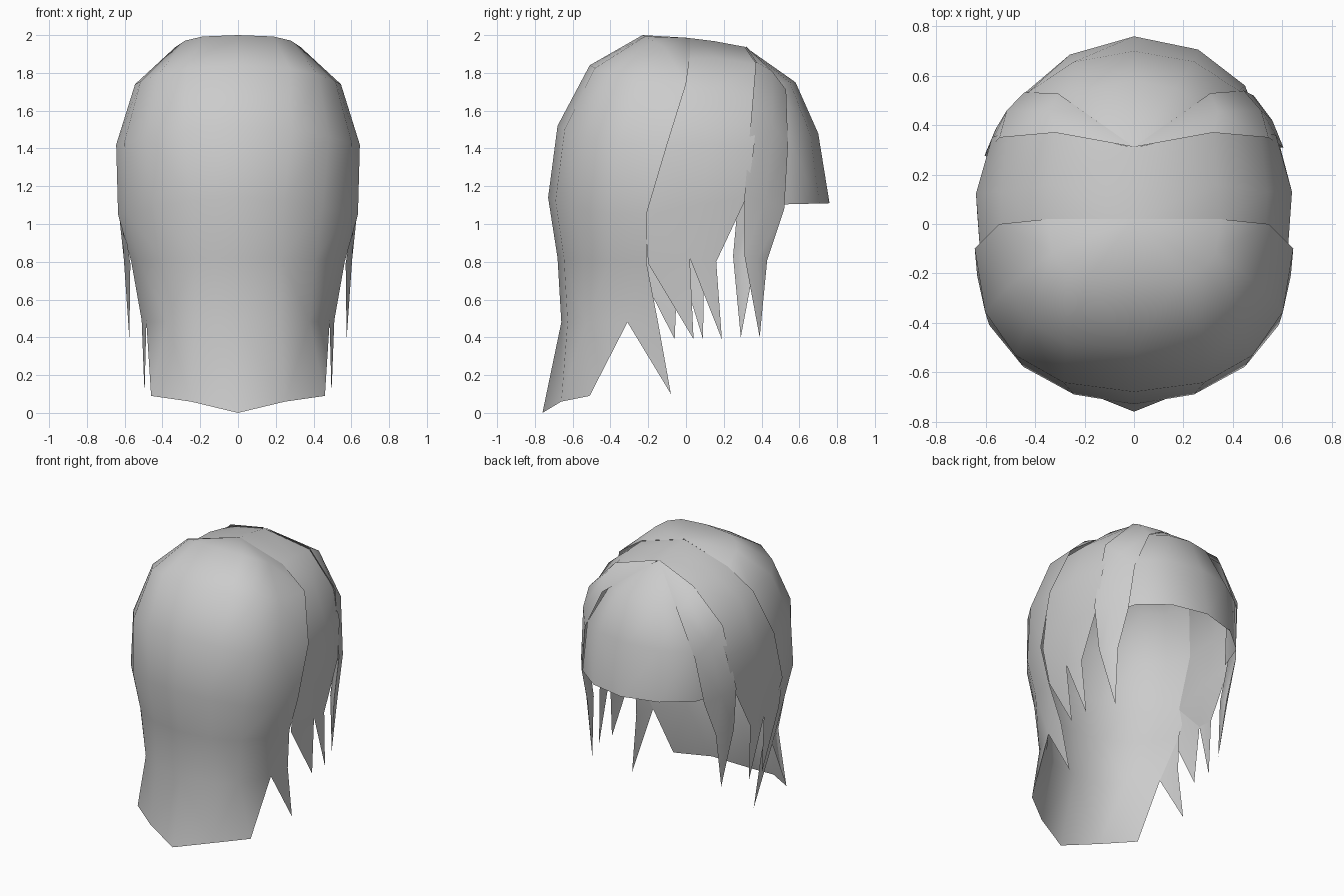
import bpy, bmesh
from math import sin, cos, radians
from mathutils import Vector

if "Cube" in bpy.data.objects:
    bpy.data.objects.remove(bpy.data.objects["Cube"])


def arc_row(y_mid, z_mid, edge, steps, power=1.0, z_power=1.0):
    """Quarter superellipse from the centre line to an edge point (+x half)."""
    ex, ey, ez = edge
    row = []
    for i in range(steps + 1):
        a = radians(90 * i / steps)
        s, c = sin(a), max(0, cos(a))
        row.append((ex * s ** power, ey + (y_mid - ey) * c ** power,
                    ez + (z_mid - ez) * c ** z_power))
    return row


def mirror(p, lean):
    """Mirrored point; lower hair on the -x side hangs a little further back."""
    shift = 0.1 * min(1, max(0, (1.5 - p[2]) / 1.1)) * min(1, p[0] / .45) if lean else 0
    return (-p[0], p[1] - shift, p[2])


def build(name, rows, tips=(), side=0, lean=True):
    """Sheet from rows of points plus extra faces; side 0 = both halves joined."""
    bm = bmesh.new()
    for s in ([1, -1] if side == 0 else [side]):
        def add(points):
            pts = points if s > 0 else [mirror(p, lean) for p in points][::-1]
            bm.faces.new([bm.verts.new(p) for p in pts])
        for r0, r1 in zip(rows, rows[1:]):
            for i in range(len(r1) - 1):
                if len(r0) == 1:
                    add([r0[0], r1[i], r1[i + 1]])
                else:
                    add([r0[i], r1[i], r1[i + 1], r0[i + 1]])
        for f in tips:
            add(f)
    bmesh.ops.remove_doubles(bm, verts=bm.verts, dist=0.001)
    bmesh.ops.triangulate(bm, faces=bm.faces)
    bmesh.ops.recalc_face_normals(bm, faces=bm.faces)
    core = Vector((0, 0, 1))
    if sum((f.calc_center_median() - core).dot(f.normal) for f in bm.faces) < 0:
        bmesh.ops.reverse_faces(bm, faces=bm.faces)
    bm.normal_update()
    # inner lining, tapering to nothing at the open edges
    rim = {v for v in bm.verts if v.is_boundary}
    inner = {v: v.co - v.normal * (0 if v in rim else 0.05) for v in bm.verts}
    faces = [list(f.verts) for f in bm.faces if not all(v in rim for v in f.verts)]
    new = {v: bm.verts.new(co) for v, co in inner.items()}
    for f in faces:
        bm.faces.new([new[v] for v in reversed(f)])
    bmesh.ops.delete(bm, geom=[v for v in bm.verts if not v.link_faces], context='VERTS')
    for f in bm.faces:
        f.smooth = True
    me = bpy.data.meshes.new(name)
    bm.to_mesh(me)
    bm.free()
    ob = bpy.data.objects.new(name, me)
    bpy.context.collection.objects.link(ob)


# long back hair with a pointed centre hem and one split lock per side
profile = [(-.23, 2.0, (.35, .02, 1.88), .65, .8), (-.51, 1.84, (.545, 0, 1.74), .72, 2),
           (-.68, 1.52, (.645, -.1, 1.42), .85, 2.5), (-.73, 1.14, (.635, -.21, 1.05), 1, 2.5),
           (-.68, .82, (.565, -.21, .80), .95, 1), (-.66, .48, (.51, -.15, .49), .85, 1)]
back = [[(0, .02, 1.985)]] + [arc_row(y, z, e, 4, p, q) for y, z, e, p, q in profile]
low = back[-1]
low[3] = (.485, -.31, .48)
hem = [(0, -.76, 0), (.25, -.66, .06), (.46, -.51, .09)]
build("back_hair", back, [
    [low[0], hem[0], hem[1], low[1]],
    [low[1], hem[1], hem[2], low[2]],
    [low[2], hem[2], low[3]],
    [low[3], (.495, -.08, .1), low[4]]], lean=False)

# side hair, each side ending in two pointed locks
side_rows = [
    [(0, .02, 1.984), (0, .15, 1.968), (0, .31, 1.938)],
    [(.35, .015, 1.877), (.34, .16, 1.88), (.32, .375, 1.845)],
    [(.53, -.06, 1.72), (.54, .13, 1.71), (.51, .375, 1.62)],
    [(.62, -.15, 1.42), (.64, .13, 1.42), (.575, .36, 1.40)],
    [(.61, -.22, 1.05), (.635, .08, 1.10), (.59, .32, 1.14)]]
b, m, f = side_rows[-1]
n0, n1, n2 = (.57, -.2, .79), (.605, .02, .82), (.59, .16, .80)
build("side_hair", side_rows, [
    [b, n0, n1, m], [m, n1, n2, f],
    [n0, (.575, .04, .39), n1],
    [n1, (.575, .19, .39), n2]])

# fringe over the face opening
fringe = [[(0, .31, 1.94)]] + [arc_row(y, z, e, 3) for y, z, e in [
    (.58, 1.75, (.33, .36, 1.74)), (.70, 1.48, (.49, .38, 1.45)),
    (.76, 1.11, (.52, .36, 1.10))]]
build("fringe", fringe)

# framing lock on each side of the fringe
lock = [
    [(0, .312, 1.945)],
    [(.32, .37, 1.86), (.34, .455, 1.81), (.31, .53, 1.71)],
    [(.545, .35, 1.62), (.515, .46, 1.52), (.445, .54, 1.42)],
    [(.605, .31, 1.15), (.56, .42, 1.12), (.485, .52, 1.08)],
    [(.565, .31, .83), (.545, .38, .82), (.50, .43, .81)]]
tip = (.49, .39, .40)
e0, e1, e2 = lock[-1]
for side, label in ((1, "right"), (-1, "left")):
    build("framing_lock_" + label, lock, [[e0, tip, e1], [e1, tip, e2]], side)
